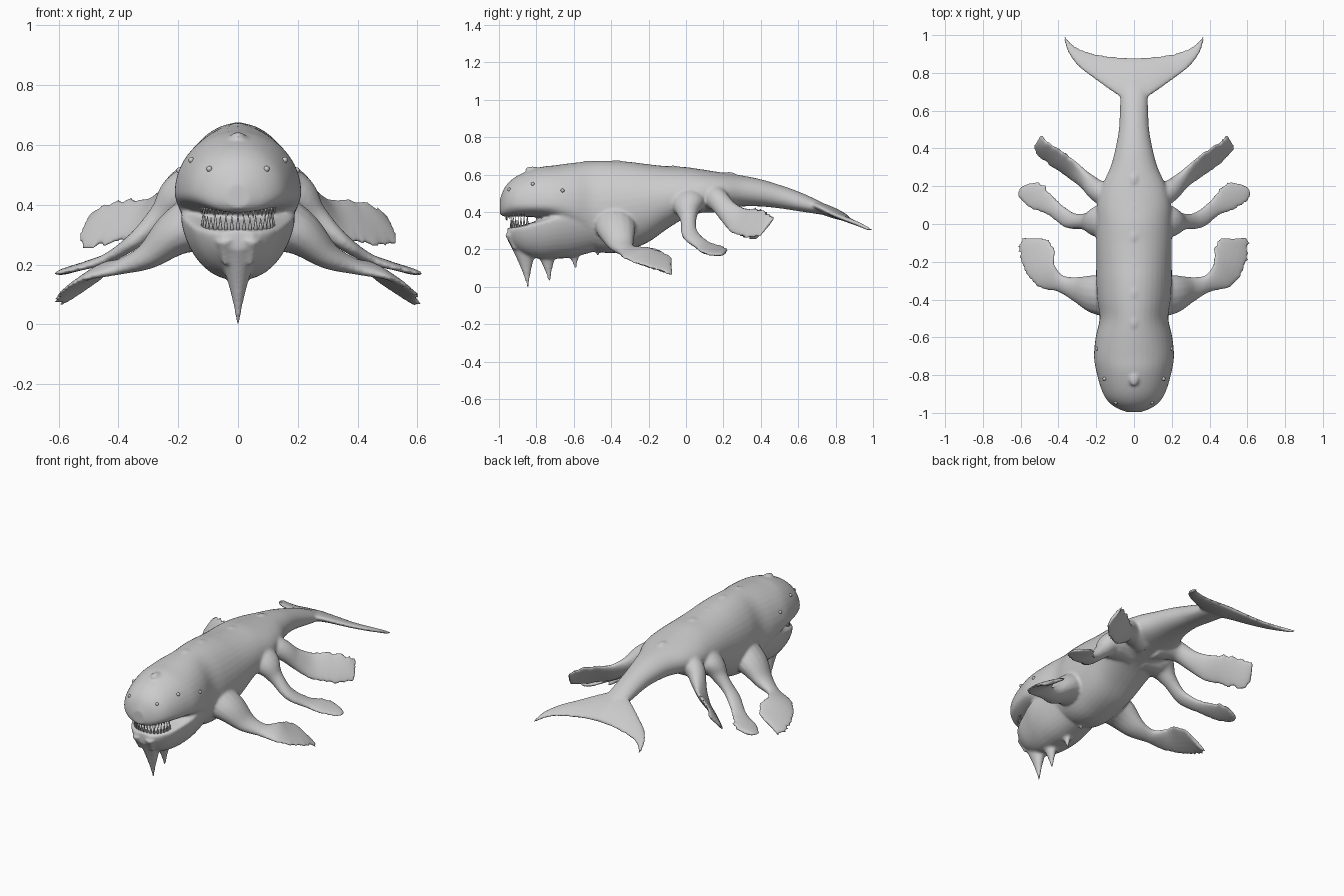
import bpy, bmesh, math, random
from mathutils import Vector, Matrix

random.seed(4)
default_cube = bpy.data.objects.get("Cube")
if default_cube:
    bpy.data.objects.remove(default_cube)

skin = bpy.data.materials.new("grey skin")
skin.use_nodes = True
GREY = (0.6, 0.6, 0.6, 1)
skin.diffuse_color = GREY
skin.node_tree.nodes["Principled BSDF"].inputs["Base Color"].default_value = GREY


def spline(rows, steps):
    """Smoothly interpolate rows of numbers."""
    result = []
    for i in range(len(rows) - 1):
        p, q, r, s = (rows[max(0, min(len(rows) - 1, i + k))] for k in (-1, 0, 1, 2))
        for k in range(steps):
            t = k / steps
            result.append([b + t * ((c - a) / 2 + t * ((2 * a - 5 * b + 4 * c - d) / 2
                           + t * (3 * b - a - 3 * c + d) / 2)) for a, b, c, d in zip(p, q, r, s)])
    return result + [list(rows[-1])]


def loft(bm, rings):
    """Skin closed rings of points and cap both ends."""
    loops = [[bm.verts.new(p) for p in ring] for ring in rings]
    for lower, upper in zip(loops, loops[1:]):
        for i in range(len(lower)):
            bm.faces.new((lower[i - 1], lower[i], upper[i], upper[i - 1]))
    bm.faces.new(loops[0])
    bm.faces.new(loops[-1][::-1])


def trunk(bm, rows, power, sides=40):
    """Loft of sections: y, top, widest height, bottom, half width."""
    rings = []
    for y, top, mid, low, half in spline(rows, 4):
        ring = []
        for i in range(sides):
            a = math.tau * i / sides
            c, s = math.cos(a), math.sin(a)
            e = 1 if s > 0 else 2 / power
            x = half * math.copysign(abs(c) ** (1 if s > 0 else 0.85), c)
            z = mid + (top - mid if s > 0 else mid - low) * math.copysign(abs(s) ** e, s)
            ring.append(Vector((x, y, z)))
        rings.append(ring)
    loft(bm, rings)


def blade(bm, rows, side=1, ragged=0.0, steps=6):
    """Flat limb from sections: leading point, trailing point, half thickness."""
    data = spline(rows, steps)
    leads, trails = [Vector(r[:3]) for r in data], [Vector(r[3:6]) for r in data]
    centres = [(a + b) / 2 for a, b in zip(leads, trails)]
    rings, last = [], len(data) - 1
    for i, row in enumerate(data):
        tangent = centres[min(i + 1, last)] - centres[max(i - 1, 0)]
        u = (leads[i] - trails[i]) / 2
        n = u.cross(tangent).normalized() * row[6]
        rough = ragged * max(0, i / last - 0.4)
        front, back = (1 + rough * random.uniform(-1, 1) for _ in range(2))
        ring = []
        for k in range(16):
            a = math.tau * k / 16
            c = math.cos(a)
            p = centres[i] + u * c * (front if c > 0 else back) + n * math.sin(a)
            ring.append(Vector((p.x * side, p.y, p.z)))
        rings.append(ring)
    loft(bm, rings)


def finish(name, bm):
    bmesh.ops.recalc_face_normals(bm, faces=bm.faces)
    mesh = bpy.data.meshes.new(name)
    bm.to_mesh(mesh)
    bm.free()
    mesh.materials.append(skin)
    mesh.shade_smooth()
    obj = bpy.data.objects.new(name, mesh)
    bpy.context.collection.objects.link(obj)
    return obj


# Back, head and tail stock
BODY = [(-.995, .47, .42, .39, .04), (-.97, .53, .43, .375, .10), (-.93, .575, .44, .375, .145),
        (-.87, .61, .44, .375, .175), (-.78, .64, .44, .37, .2), (-.7, .65, .44, .35, .212),
        (-.6, .663, .43, .28, .203), (-.5, .672, .42, .2, .182), (-.4, .674, .42, .18, .195),
        (-.3, .668, .43, .2, .2), (-.2, .655, .45, .24, .2), (-.1, .645, .47, .31, .2),
        (0, .64, .48, .37, .2), (.1, .625, .5, .4, .195), (.2, .61, .51, .42, .17),
        (.3, .595, .51, .43, .125), (.4, .575, .5, .43, .098), (.5, .545, .48, .42, .08),
        (.6, .51, .45, .405, .075), (.7, .465, .425, .39, .07), (.8, .41, .395, .375, .05)]
JAW = [(-.955, .315, .3, .25, .05), (-.92, .32, .31, .21, .1), (-.86, .335, .32, .17, .14),
       (-.78, .36, .34, .15, .168), (-.7, .4, .36, .15, .19), (-.6, .45, .37, .16, .185),
       (-.45, .5, .38, .2, .16)]

FRONT_FIN = [(.06, -.5, .36, .06, -.28, .38, .12), (.2, -.48, .3, .2, -.27, .32, .08),
             (.3, -.42, .22, .3, -.28, .24, .045), (.4, -.36, .18, .38, -.27, .21, .025),
             (.52, -.33, .15, .42, -.2, .21, .017), (.59, -.22, .11, .42, -.13, .19, .013),
             (.61, -.13, .08, .45, -.08, .16, .012), (.6, -.07, .06, .54, -.08, .1, .01)]
MIDDLE_FIN = [(.06, -.1, .46, .06, .1, .48, .1), (.19, -.07, .42, .19, .1, .46, .07),
              (.26, -.03, .35, .25, .06, .39, .042), (.36, -.02, .27, .32, .06, .3, .028),
              (.46, .05, .21, .4, .12, .24, .018), (.56, .09, .18, .45, .18, .22, .013),
              (.61, .14, .17, .5, .22, .2, .012), (.61, .19, .17, .56, .215, .18, .01)]
REAR_FIN = [(.06, .02, .48, .06, .22, .5, .1), (.19, .12, .43, .17, .22, .5, .06),
            (.26, .19, .35, .24, .26, .45, .038), (.34, .24, .29, .3, .32, .42, .022),
            (.43, .3, .27, .37, .38, .42, .015), (.52, .38, .26, .45, .43, .4, .012),
            (.53, .41, .29, .49, .475, .37, .01)]
FLUKE = [(0, .62, .46, 0, .88, .36, .03), (.1, .69, .435, .1, .885, .355, .022),
         (.2, .76, .4, .2, .9, .345, .016), (.29, .83, .37, .28, .925, .335, .013),
         (.35, .91, .34, .33, .955, .32, .011), (.375, 1, .3, .365, .99, .3, .009)]

bm = bmesh.new()
trunk(bm, BODY, 2.1)
trunk(bm, JAW, 1.6)
for side in (1, -1):
    for fin in (FRONT_FIN, MIDDLE_FIN, REAR_FIN):
        blade(bm, fin, side, 0.35)
    blade(bm, FLUKE, side, 0.05)


# Keel spikes and chin barbs
def spike(x, y, tip, base, size):
    rows = []
    for k in range(6):
        t = k / 5
        half = size * (1 - t) ** 1.4 + 0.007
        z = base + (tip - base) * t
        mid = y - size * 0.3 * (1 - t)
        rows.append((x, mid - half, z, x, mid + half, z, half * 0.8))
    blade(bm, rows, steps=2)


spike(0, -.845, 0, .24, .075)
spike(0, -.73, .03, .22, .065)
spike(0, -.59, .1, .24, .06)
spike(0, -.47, .17, .26, .06)
for x in (-.045, .045):
    spike(x, -.92, .195, .28, .035)

# Low bumps along the spine
for i in range(8):
    y = -.82 + i * .15
    top = min(BODY, key=lambda r: abs(r[0] - y))[1]
    bmesh.ops.create_uvsphere(bm, u_segments=12, v_segments=8, radius=1, matrix=Matrix.Translation(
        (0, y, top - .012)) @ Matrix.Diagonal((.025, .04, .016, 1)))

body = finish("body", bm)
blend = body.modifiers.new("blend", "REMESH")
blend.mode = "VOXEL"
blend.voxel_size = 0.0085
blend.use_smooth_shade = True
relax = body.modifiers.new("relax", "SMOOTH")
relax.factor = 0.5
relax.iterations = 5

# Teeth: long lower row, short upper row
for name, count, wide, y0, deep, z0, length in (("lower_teeth", 17, .118, -.83, .105, .31, .055),
                                                ("upper_teeth", 21, .125, -.845, .118, .392, -.036)):
    bm = bmesh.new()
    for i in range(count):
        a = math.radians(-80 + 160 * i / (count - 1))
        tall = length * random.uniform(.75, 1.1)
        place = Matrix.Translation((wide * math.sin(a), y0 - deep * math.cos(a),
                                    z0 + .02 * (1 - math.cos(a)) + tall / 2))
        bmesh.ops.create_cone(bm, cap_ends=True, segments=8, radius1=.008 if tall > 0 else .0008,
                              radius2=.0008 if tall > 0 else .006, depth=abs(tall), matrix=place)
    finish(name, bm)

# Three pairs of small eyes seated on the head surface
bm = bmesh.new()
for y, z in ((-.945, .52), (-.82, .55), (-.66, .515)):
    _, top, mid, _, half = min(spline(BODY, 8), key=lambda r: abs(r[0] - y))
    x = half * math.sqrt(max(0, 1 - ((z - mid) / (top - mid)) ** 2))
    for side in (1, -1):
        bmesh.ops.create_uvsphere(bm, u_segments=12, v_segments=8, radius=.01,
                                  matrix=Matrix.Translation((side * x, y, z)))
finish("eyes", bm)
